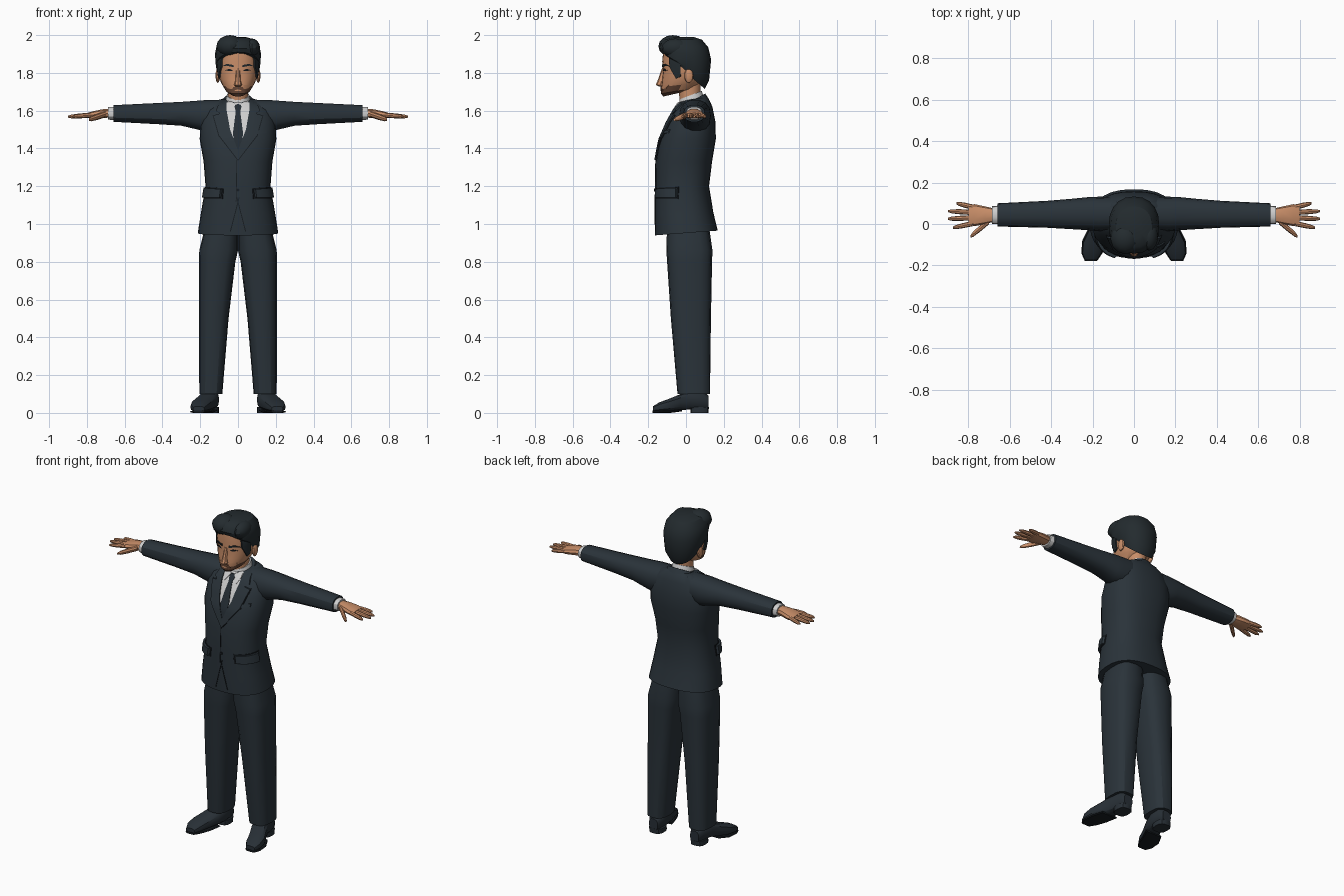
import bpy, bmesh, math
from mathutils import Vector
from mathutils.bvhtree import BVHTree

cube = bpy.data.objects.get("Cube")
if cube:
    bpy.data.objects.remove(cube)
made = []


def material(name, rgb):
    m = bpy.data.materials.new(name)
    m.use_nodes = True
    m.diffuse_color = (*rgb, 1)
    bsdf = next(n for n in m.node_tree.nodes if n.type == 'BSDF_PRINCIPLED')
    bsdf.inputs["Base Color"].default_value = (*rgb, 1)
    return m


SUIT = material("suit navy", (.023, .033, .042))
SEAM = material("seam dark", (.008, .011, .014))
TIE = material("tie navy", (.018, .026, .034))
SHIRT = material("shirt white", (.62, .62, .62))
SKIN = material("skin", (.58, .27, .14))
BEARD = material("beard brown", (.13, .06, .035))
HAIR = material("hair black", (.017, .024, .028))
SHOE = material("shoe leather", (.021, .029, .037))


def finish(name, bm, mat, mirror=False):
    bmesh.ops.recalc_face_normals(bm, faces=bm.faces)
    mesh = bpy.data.meshes.new(name)
    bm.to_mesh(mesh)
    bm.free()
    mesh.materials.append(mat)
    ob = bpy.data.objects.new(name, mesh)
    bpy.context.collection.objects.link(ob)
    if mirror:
        mod = ob.modifiers.new("mirror", 'MIRROR')
        mod.use_mirror_merge = False
    made.append(ob)
    return ob


def loft(name, rings, mat, axis='z', n=16, e=.9, mirror=False):
    """Rings are (station, u0, u1, v0, v1); a station pair tilts the ring along v."""
    bm = bmesh.new()
    loops = []
    for a, u0, u1, v0, v1 in rings:
        a0, a1 = a if isinstance(a, tuple) else (a, a)
        loop = []
        for i in range(n):
            t = math.tau * i / n
            c, s = (math.copysign(abs(f) ** e, f) for f in (math.cos(t), math.sin(t)))
            u = (u0 + u1) / 2 + c * (u1 - u0) / 2
            v = (v0 + v1) / 2 + s * (v1 - v0) / 2
            w = a0 + (a1 - a0) * (s + 1) / 2
            co = {'z': (u, v, w), 'x': (w, u, v), 'y': (u, w, v)}[axis]
            loop.append(bm.verts.new(co))
        loops.append(loop)
    for p, q in zip(loops, loops[1:]):
        for i in range(n):
            j = (i + 1) % n
            bm.faces.new((p[i], p[j], q[j], q[i]))
    bm.faces.new(loops[0])
    bm.faces.new(loops[-1])
    return finish(name, bm, mat, mirror)


def sym(z, rx, y0, y1):
    return (z, -rx, rx, y0, y1)


def ellipsoid(name, centre, size, mat, mirror=False):
    bm = bmesh.new()
    bmesh.ops.create_uvsphere(bm, u_segments=12, v_segments=8, radius=1)
    bmesh.ops.scale(bm, vec=size, verts=bm.verts)
    bmesh.ops.translate(bm, vec=centre, verts=bm.verts)
    return finish(name, bm, mat, mirror)


def plate(name, base, outline, mat, thick=.006, angle=0, mirror=True):
    """Thin panel cut from an outline and laid onto the surface of base."""
    a = math.radians(angle)
    across, out = Vector((math.cos(a), math.sin(a), 0)), Vector((math.sin(a), -math.cos(a), 0))
    tree = BVHTree.FromPolygons([v.co for v in base.data.vertices],
                                [p.vertices[:] for p in base.data.polygons])
    bm = bmesh.new()
    bm.faces.new([bm.verts.new((u, 0, z)) for u, z in outline])
    for k, no in ((0, (1, 0, 0)), (1, (0, 0, 1))):
        lo, hi = min(p[k] for p in outline), max(p[k] for p in outline)
        cuts = int((hi - lo) / .02)
        for i in range(1, cuts + 1):
            at = Vector(no) * (lo + (hi - lo) * i / (cuts + 1))
            bmesh.ops.bisect_plane(bm, geom=bm.verts[:] + bm.edges[:] + bm.faces[:],
                                   plane_co=at, plane_no=no)
    for v in bm.verts:
        p = across * v.co.x + Vector((0, 0, v.co.z))
        hit = tree.ray_cast(p + out, -out)[0]
        v.co = hit if hit else tree.find_nearest(p + out * .04)[0]
    top = bmesh.ops.extrude_face_region(bm, geom=bm.faces[:])["geom"]
    for v in top:
        if isinstance(v, bmesh.types.BMVert):
            v.co += out * thick
    return finish(name, bm, mat, mirror)


# Jacket body
jacket = loft("jacket", [
    sym((.94, .965), .213, -.163, .168), sym((1.05, 1.06), .197, -.165, .145),
    sym(1.2, .172, -.162, .122), sym(1.33, .182, -.16, .138),
    sym(1.45, .203, -.138, .158), sym(1.54, .198, -.1, .156),
    sym((1.60, 1.62), .175, -.066, .14), sym((1.63, 1.66), .125, -.045, .122),
    sym((1.645, 1.675), .075, -.035, .105)], SUIT, n=28, e=.82)
loft("jacket_collar", [sym((1.6, 1.66), .1, -.02, .122),
                       sym((1.63, 1.69), .076, -.015, .102)], SUIT, n=20)

# Sleeves, cuffs
loft("sleeves", [(.08, -.03, .13, 1.5, 1.66), (.17, -.035, .132, 1.487, 1.658),
                 (.22, -.03, .13, 1.5, 1.654), (.3, -.025, .122, 1.519, 1.648),
                 (.42, -.018, .112, 1.527, 1.642), (.66, -.012, .1, 1.54, 1.63)],
     SUIT, 'x', 14, .85, True)
loft("shirt_cuffs", [(.64, -.002, .09, 1.548, 1.622), (.687, 0, .086, 1.552, 1.62)],
     SHIRT, 'x', 14, .85, True)

# Hands: palms, fingers and thumbs
loft("palms", [(.67, .012, .074, 1.563, 1.612), (.72, 0, .085, 1.56, 1.608),
               (.77, -.01, .096, 1.558, 1.597), (.8, -.004, .09, 1.562, 1.588)],
     SKIN, 'x', 10, .8, True)


def finger(name, base, tip, r):
    d = Vector(tip) - Vector(base)
    rings = []
    for f, s in ((0, 1), (.5, 1), (.85, .8), (1, .4)):
        c = Vector(base) + d * f
        rings.append((c.x, c.y - r * s, c.y + r * s, c.z - r * s, c.z + r * s))
    loft(name, rings, SKIN, 'x', 8, 1, True)


for name, y0, x1, y1 in (("index_fingers", .002, .875, -.018), ("middle_fingers", .03, .9, .025),
                         ("ring_fingers", .056, .898, .062), ("little_fingers", .082, .858, .1)):
    finger(name, (.78, y0, 1.577), (x1, y1, 1.568), .0125)
finger("thumbs", (.70, .015, 1.582), (.79, -.06, 1.552), .016)

# Trousers and shoes
loft("trousers", [(.1, .083, .205, -.045, .127), (.5, .05, .206, -.08, .132),
                  (.8, .014, .206, -.1, .138), (.86, 0, .205, -.104, .14),
                  (1, 0, .17, -.1, .12)], SUIT, n=16, e=.72, mirror=True)
loft("shoe_uppers", [(.12, .112, .172, .02, .09), (.09, .1, .188, .02, .12),
                     (.02, .1, .198, .018, .12), (-.03, .112, .22, .012, .1),
                     (-.09, .138, .248, .006, .075), (-.14, .155, .252, .005, .057),
                     (-.175, .178, .238, .006, .035)], SHOE, 'y', 14, .75, True)
loft("shoe_heels", [(0, .1, .187, .022, .12), (.03, .1, .187, .022, .122)],
     SHOE, n=14, e=.7, mirror=True)
loft("shoe_soles", [(-.178, .178, .238, 0, .012), (-.14, .152, .255, 0, .012),
                    (-.08, .13, .25, 0, .012), (-.02, .108, .22, .008, .02)],
     SEAM, 'y', 10, .5, True)

# Shirt, tie and lapels
plate("shirt_front", jacket, [(0, 1.38), (.045, 1.46), (.07, 1.6), (.065, 1.66), (0, 1.645)],
      SHIRT, .003)
plate("tie", jacket, [(0, 1.37), (.02, 1.43), (.027, 1.48), (.012, 1.595), (.02, 1.63),
                      (0, 1.635)], TIE, .007)
plate("lapels", jacket, [(0, 1.34), (.1, 1.47), (.13, 1.575), (.095, 1.585), (.118, 1.6),
                         (.09, 1.665), (.06, 1.66), (.06, 1.6), (.042, 1.5), (0, 1.39)],
      SUIT, .0095)
plate("lapel_edges", jacket, [(0, 1.334), (.104, 1.467), (.135, 1.578), (.12, 1.575), (0, 1.36)],
      SEAM, .003)
plate("shirt_collar_points", jacket, [(.01, 1.635), (.042, 1.592), (.058, 1.625), (.055, 1.66)],
      SHIRT, .0095)
loft("shirt_collar", [sym((1.62, 1.67), .068, -.042, .096),
                      sym((1.66, 1.705), .06, -.034, .084)], SHIRT, n=18, e=1)

# Jacket front opening, button and pockets
plate("front_seam", jacket, [(-.012, 1.12), (-.008, 1.34), (-.004, 1.34), (-.008, 1.12)],
      SEAM, .003, mirror=False)
plate("cutaway_edges", jacket, [(-.008, 1.14), (.038, .96), (.043, .96), (-.004, 1.14)],
      SEAM, .003)
plate("button", jacket, [(.008 * math.cos(i * math.tau / 8), 1.18 + .008 * math.sin(i * math.tau / 8))
                         for i in range(8)], SEAM, .007, mirror=False)
plate("pocket_flaps", jacket, [(-.045, 1.14), (-.05, 1.185), (.09, 1.192), (.095, 1.14)],
      SUIT, .016, 45)
plate("pocket_shadows", jacket, [(-.052, 1.133), (-.055, 1.19), (.095, 1.198), (.1, 1.133)],
      SEAM, .003, 45)
plate("breast_pocket", jacket, [(.085, 1.475), (.085, 1.492), (.15, 1.5), (.15, 1.483)],
      SUIT, .007, mirror=False)

# Neck and head, bearded along the jaw
loft("neck", [sym(1.6, .053, -.03, .075), sym(1.76, .055, -.045, .08)], SKIN, n=14, e=1)
head = loft("head", [
    sym((1.675, 1.70), .036, -.12, -.01), sym((1.69, 1.72), .064, -.132, .05),
    sym((1.725, 1.75), .084, -.13, .08), sym(1.765, .097, -.127, .09),
    sym(1.81, .105, -.122, .1), sym(1.86, .107, -.126, .1),
    sym(1.92, .1, -.12, .09), sym(1.96, .06, -.08, .05)], SKIN, n=20, e=.9)
head.data.materials.append(BEARD)
for p in head.data.polygons:
    if p.center.z < 1.735 and p.center.y < -.02:
        p.material_index = 1
loft("nose", [sym(1.728, .016, -.142, -.11), sym(1.737, .021, -.16, -.11),
              sym(1.76, .014, -.15, -.11), sym(1.825, .01, -.127, -.1)], SKIN, n=8, e=1)
ellipsoid("ears", (.107, .015, 1.785), (.012, .024, .038), SKIN, True)
plate("cheeks", head, [(.024, 1.712), (.03, 1.735), (.07, 1.735), (.055, 1.718)], SKIN, .003)
plate("mouth", head, [(0, 1.703), (.022, 1.706), (0, 1.713)], SKIN, .004)
plate("moustache", head, [(0, 1.717), (.032, 1.704), (.034, 1.714), (.012, 1.728), (0, 1.728)],
      BEARD, .005)
plate("eyebrows", head, [(.022, 1.83), (.024, 1.842), (.06, 1.848), (.085, 1.835), (.06, 1.838)],
      HAIR, .006)
plate("eyes", head, [(.026, 1.812), (.045, 1.822), (.07, 1.814), (.045, 1.809)], SEAM, .003)

# Hair: tilted cap, sideburns and swept locks beside the parting
loft("hair_cap", [
    sym((1.905, 1.715), .1, -.122, .1), sym((1.91, 1.76), .117, -.134, .122),
    sym((1.93, 1.87), .122, -.143, .133), sym((1.955, 1.935), .113, -.135, .118),
    sym((1.977, 1.975), .088, -.112, .085), sym((1.988, 1.99), .045, -.07, .04)],
     HAIR, n=20, e=.9)
plate("sideburns", head, [(-.07, 1.83), (-.035, 1.77), (-.01, 1.78), (-.01, 1.85), (-.075, 1.88)],
      HAIR, .008, 80)
ellipsoid("hair_lock_right", (-.042, -.07, 1.941), (.072, .076, .059), HAIR)
ellipsoid("hair_lock_left", (.073, -.055, 1.932), (.044, .074, .05), HAIR)

# Soft shading with sharp creases
bpy.ops.object.select_all(action='DESELECT')
for ob in made:
    ob.select_set(True)
bpy.context.view_layer.objects.active = made[0]
bpy.ops.object.shade_smooth_by_angle(angle=math.radians(30))
